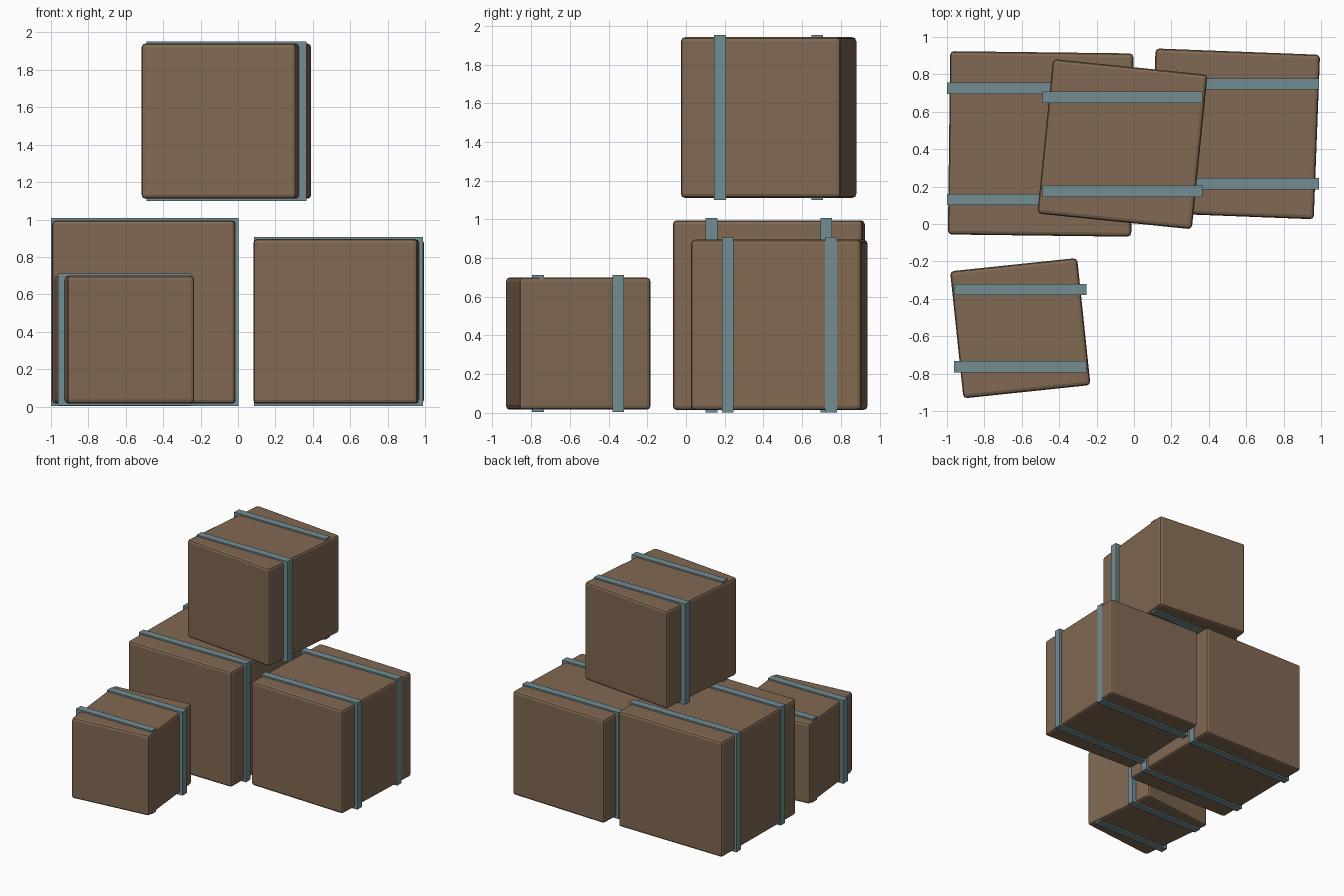
import bpy
from math import radians

if "Cube" in bpy.data.objects:
    bpy.data.objects.remove(bpy.data.objects["Cube"])


def material(name, rgb):
    m = bpy.data.materials.new(name)
    m.diffuse_color = (*rgb, 1)
    m.use_nodes = True
    m.node_tree.nodes["Principled BSDF"].inputs["Base Color"].default_value = m.diffuse_color
    return m


BROWN = material("crate_brown", (0.22, 0.14, 0.085))
TEAL = material("strap_teal", (0.17, 0.27, 0.29))


def block(name, loc, dims, mat, angle=0, bevel=0):
    bpy.ops.mesh.primitive_cube_add(size=1, location=loc)
    ob = bpy.context.object
    ob.name = name
    ob.scale = dims
    bpy.ops.object.transform_apply(location=False, rotation=False, scale=True)
    ob.rotation_euler.z = radians(angle)
    ob.data.materials.append(mat)
    if bevel:
        mod = ob.modifiers.new("soft_edges", "BEVEL")
        mod.width = bevel
        mod.segments = 2
    return ob


def strapped_crate(name, x, y, z, size, angle):
    # crate body, turned a little about z
    block(name, (x, y, z), (size, size, size), BROWN, angle, 0.02)
    # two straight bands around it
    band = size + 0.024
    for tag, side in (("front", -1), ("back", 1)):
        block(f"{name}_{tag}_strap", (x, y + side * size * 0.303, z),
              (band, 0.061, band), TEAL)


# two base crates, one stacked crate, one small crate in front
strapped_crate("large_crate", -0.499, 0.428, 0.505, 0.98, -0.7)
strapped_crate("right_crate", 0.538, 0.482, 0.455, 0.88, -2.2)
strapped_crate("top_crate", -0.062, 0.427, 1.526, 0.83, -5.8)
strapped_crate("small_crate", -0.608, -0.557, 0.358, 0.683, 6.0)
